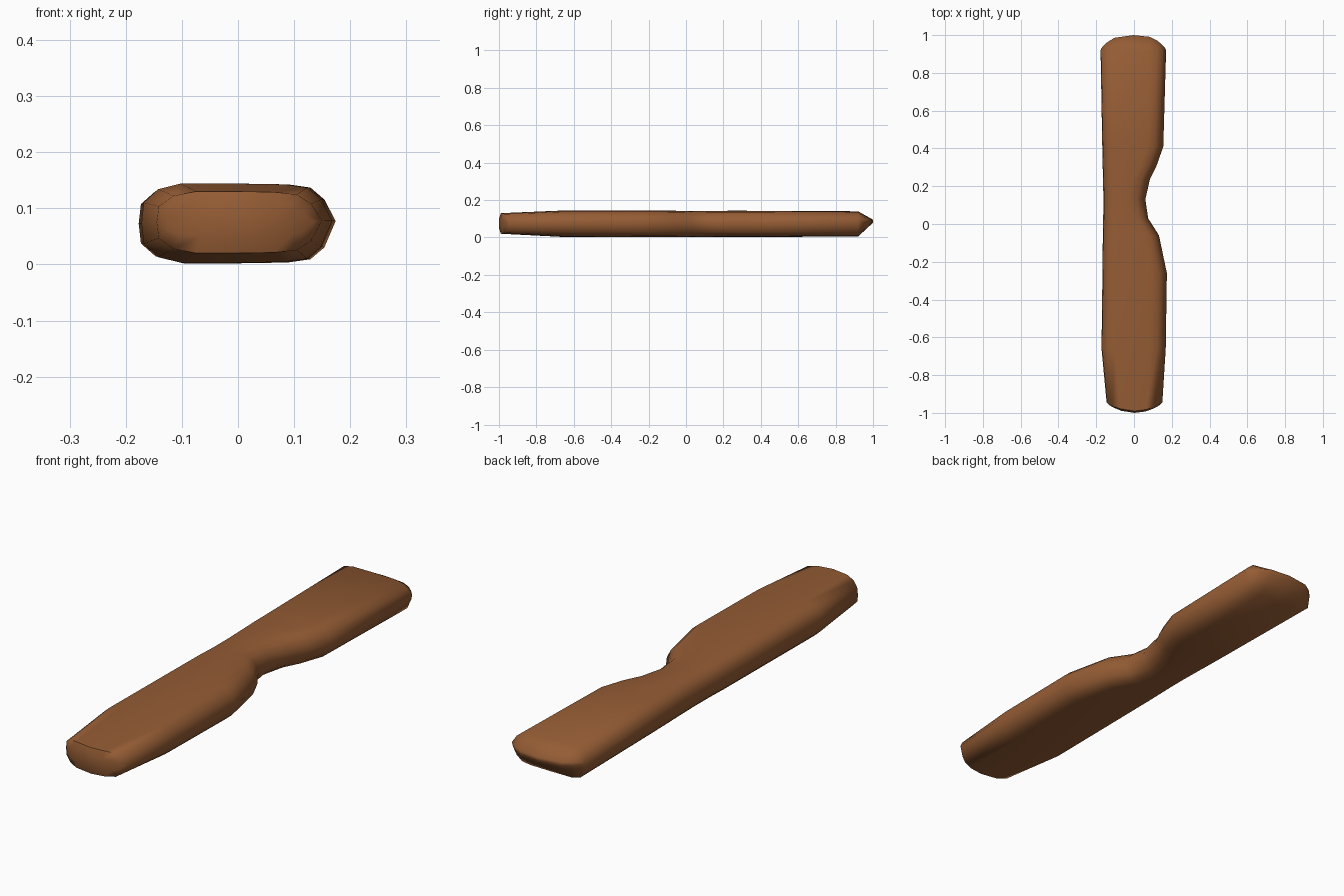
import bpy, bmesh, math

if "Cube" in bpy.data.objects:
    bpy.data.objects.remove(bpy.data.objects["Cube"])

# wood colour
wood = bpy.data.materials.new("brown wood")
wood.diffuse_color = (0.30, 0.108, 0.035, 1)
wood.use_nodes = True
wood.node_tree.nodes["Principled BSDF"].inputs["Base Color"].default_value = wood.diffuse_color

# stations along the plank: y, left x, right x, bottom z, top z
stations = [
    (-0.945, -0.145, 0.150, 0.020, 0.130),
    (-0.66, -0.172, 0.168, 0.003, 0.144),
    (-0.26, -0.167, 0.174, 0.002, 0.144),
    (-0.06, -0.165, 0.132, 0.002, 0.143),
    (0.03, -0.163, 0.075, 0.003, 0.141),
    (0.13, -0.162, 0.060, 0.003, 0.142),
    (0.24, -0.164, 0.085, 0.003, 0.143),
    (0.31, -0.166, 0.120, 0.003, 0.143),
    (0.41, -0.168, 0.155, 0.003, 0.142),
    (0.92, -0.177, 0.170, 0.005, 0.140),
]
# rounded cross-section, left to right along the top: inset from left or right edge, height 0..1
half = [("L", 0.0, 0.5), ("L", 0.004, 0.76), ("L", 0.03, 0.93), ("L", 0.07, 1.0), ("M", 0.5, 1.0),
        ("R", 0.085, 0.99), ("R", 0.045, 0.95), ("R", 0.02, 0.80), ("R", 0.0, 0.53)]
section = half + [(s, d, 1 - h) for s, d, h in half[-2:0:-1]]


def ring(bm, st, y_of, flatten=1.0, shrink=1.0, mid=0.5):
    y, xl, xr, z0, z1 = st
    cx = (xl + xr) / 2
    verts = []
    for side, d, h in section:
        x = {"L": xl + d, "R": xr - d, "M": xl + (xr - xl) * d}[side]
        x = cx + (x - cx) * shrink
        h = mid + (h - mid) * flatten
        verts.append(bm.verts.new((x, y_of((x - cx) / (xr - xl) * 2), z0 + (z1 - z0) * h)))
    return verts


bm = bmesh.new()
rings = []
first, last = stations[0], stations[-1]
# blunt bowed near end
rings.append(ring(bm, first, lambda t: -0.95 - 0.05 * (1 - t ** 2), 0.45, 0.90))
rings.append(ring(bm, first, lambda t: -0.945 - 0.045 * (1 - t ** 2)))
# body with hand notch on the right
for st in stations[1:]:
    rings.append(ring(bm, st, lambda t, y=st[0]: y))
# wedge at the far end
rings.append(ring(bm, last, lambda t: 1.0 - 0.075 * abs(t) ** 3, 0.12, 0.97, 0.62))

n = len(section)
for a, b in zip(rings, rings[1:]):
    for i in range(n):
        j = (i + 1) % n
        bm.faces.new((a[i], a[j], b[j], b[i]))

# end caps as strips between top and bottom rows
for r in (rings[0], rings[-1]):
    m = len(half)
    bm.faces.new((r[0], r[1], r[n - 1]))
    for i in range(1, m - 2):
        bm.faces.new((r[i], r[i + 1], r[n - i - 1], r[n - i]))
    bm.faces.new((r[m - 2], r[m - 1], r[m]))

bmesh.ops.recalc_face_normals(bm, faces=bm.faces)
mesh = bpy.data.meshes.new("notched_plank")
bm.to_mesh(mesh)
bm.free()
plank = bpy.data.objects.new("notched_plank", mesh)
bpy.context.collection.objects.link(plank)
mesh.materials.append(wood)

bpy.context.view_layer.objects.active = plank
plank.select_set(True)
bpy.ops.object.shade_smooth_by_angle(angle=math.radians(60))
